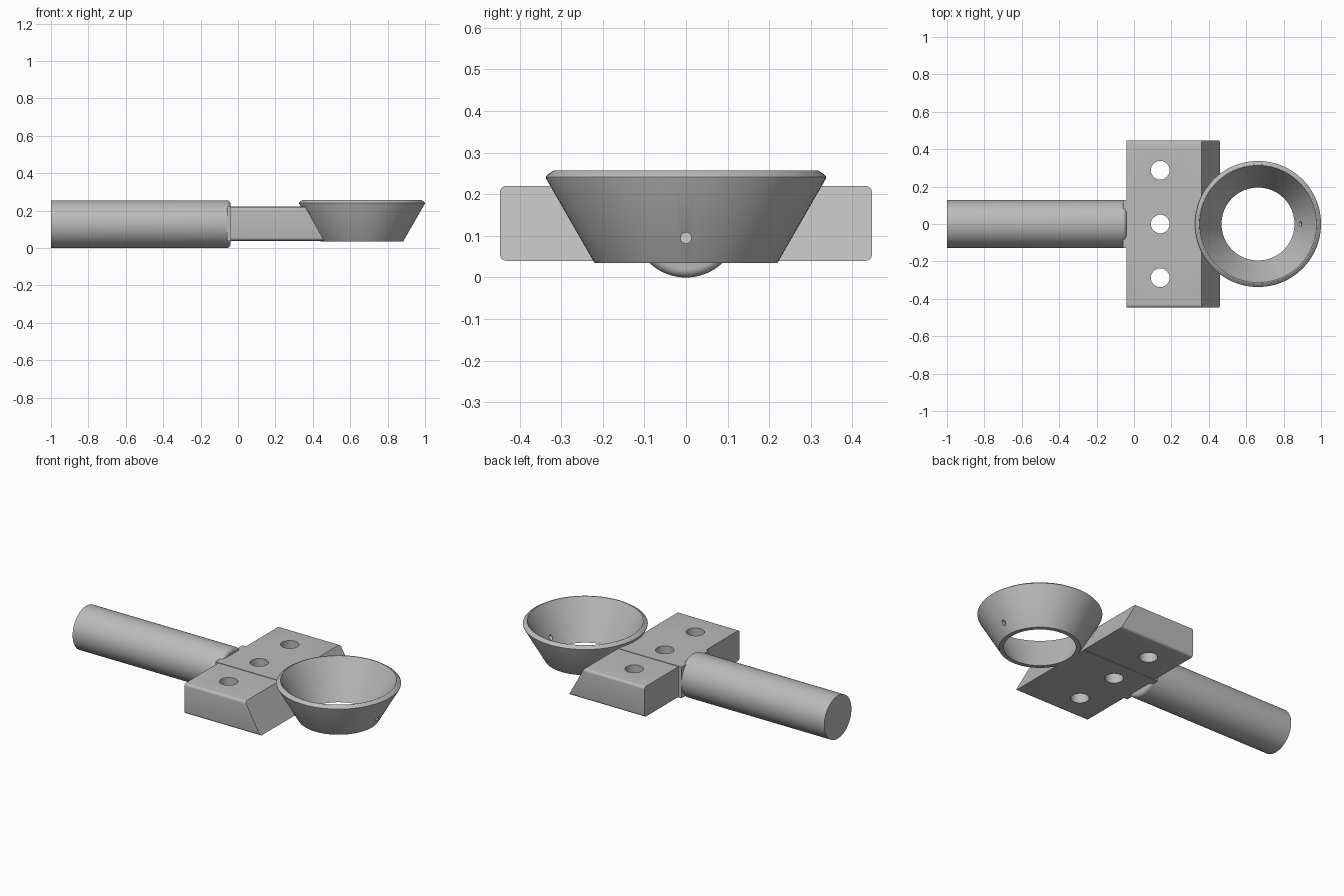
import bpy, bmesh, math
from mathutils import Matrix, Vector

cube = bpy.data.objects.get("Cube")
if cube:
    bpy.data.objects.remove(cube, do_unlink=True)

grey = bpy.data.materials.new("light_grey_metal")
grey.use_nodes = True
grey.diffuse_color = (0.5, 0.5, 0.5, 1)
grey.node_tree.nodes["Principled BSDF"].inputs["Base Color"].default_value = (0.5, 0.5, 0.5, 1)


def add_object(name, bm):
    bmesh.ops.recalc_face_normals(bm, faces=bm.faces)
    mesh = bpy.data.meshes.new(name)
    bm.to_mesh(mesh)
    bm.free()
    mesh.materials.append(grey)
    obj = bpy.data.objects.new(name, mesh)
    bpy.context.collection.objects.link(obj)
    return obj


def activate(obj):
    bpy.ops.object.select_all(action='DESELECT')
    obj.select_set(True)
    bpy.context.view_layer.objects.active = obj


def smooth(obj):
    activate(obj)
    bpy.ops.object.shade_smooth_by_angle(angle=math.radians(25))


def lathe(name, profile, matrix, closed=False, steps=96):
    """Spin (radius, height) points about z, then place the result."""
    bm = bmesh.new()
    verts = [bm.verts.new((r, 0, h)) for r, h in profile]
    pairs = list(zip(verts, verts[1:]))
    if closed:
        pairs.append((verts[-1], verts[0]))
    edges = [bm.edges.new(p) for p in pairs]
    bmesh.ops.spin(bm, geom=verts + edges, cent=(0, 0, 0), axis=(0, 0, 1),
                   angle=math.tau, steps=steps, use_merge=True)
    bmesh.ops.remove_doubles(bm, verts=bm.verts, dist=1e-5)
    bmesh.ops.transform(bm, matrix=matrix, verts=bm.verts)
    return add_object(name, bm)


def drill(obj, location, radius, depth, axis='Z'):
    """Cut a round hole centred on location."""
    bm = bmesh.new()
    turn = Matrix.Rotation(math.pi / 2, 4, 'Y') if axis == 'X' else Matrix()
    bmesh.ops.create_cone(bm, cap_ends=True, segments=48, radius1=radius, radius2=radius,
                          depth=depth, matrix=Matrix.Translation(location) @ turn)
    cutter = add_object("hole_cutter", bm)
    cutter.hide_render = True
    mod = obj.modifiers.new("hole", 'BOOLEAN')
    mod.operation = 'DIFFERENCE'
    mod.solver = 'EXACT'
    mod.object = cutter
    activate(obj)
    bpy.ops.object.modifier_apply(modifier=mod.name)
    bpy.data.objects.remove(cutter, do_unlink=True)


def block(name, back, y0, y1, z0, z1, round_y=None):
    """Wedge-fronted block; long edges lying at round_y are rounded."""
    bm = bmesh.new()
    side = [(back, z0), (0.46, z0), (0.36, z1), (back, z1)]
    face = bm.faces.new([bm.verts.new((x, y0, z)) for x, z in side])
    out = bmesh.ops.extrude_face_region(bm, geom=[face])
    moved = [v for v in out["geom"] if isinstance(v, bmesh.types.BMVert)]
    bmesh.ops.translate(bm, vec=(0, y1 - y0, 0), verts=moved)
    if round_y is not None:
        edges = []
        for e in bm.edges:
            a, b = (v.co for v in e.verts)
            if abs(a.y - round_y) + abs(b.y - round_y) < 1e-4 and abs(a.z - b.z) < 1e-4:
                edges.append(e)
        bmesh.ops.bevel(bm, geom=edges, offset=0.015, segments=5, profile=0.5,
                        affect='EDGES')
    obj = add_object(name, bm)
    drill(obj, Vector((0.14, (y0 + y1) / 2, 0.13)), 0.05, 0.5)
    smooth(obj)
    return obj


# Round handle with a softened inner end
R, fillet = 0.1275, 0.02
handle_profile = [(0, -1), (R, -1)]
for i in range(7):
    a = math.pi / 2 * i / 6
    handle_profile.append((R - fillet + fillet * math.cos(a), -0.06 + fillet * math.sin(a)))
handle_profile.append((0, -0.04))
to_x = Matrix.Translation((0, 0, R)) @ Matrix.Rotation(math.pi / 2, 4, 'Y')
smooth(lathe("handle", handle_profile, to_x))

# Mounting bar in three blocks
block("middle_block", -0.06, -0.128, 0.128, 0.037, 0.223)
block("left_block", -0.04, 0.128, 0.447, 0.04, 0.22, 0.447)
block("right_block", -0.04, -0.447, -0.128, 0.04, 0.22, -0.447)

# Flared ring with rounded lip and a small pin hole
ring_x = 0.663
ring = lathe("flared_ring",
             [(0.195, 0.035), (0.22, 0.035), (0.336, 0.237), (0.337, 0.242), (0.333, 0.247),
              (0.318, 0.257), (0.313, 0.257), (0.309, 0.25)],
             Matrix.Translation((ring_x, 0, 0)), closed=True)
drill(ring, Vector((ring_x + 0.24, 0, 0.095)), 0.013, 0.2, 'X')
smooth(ring)
